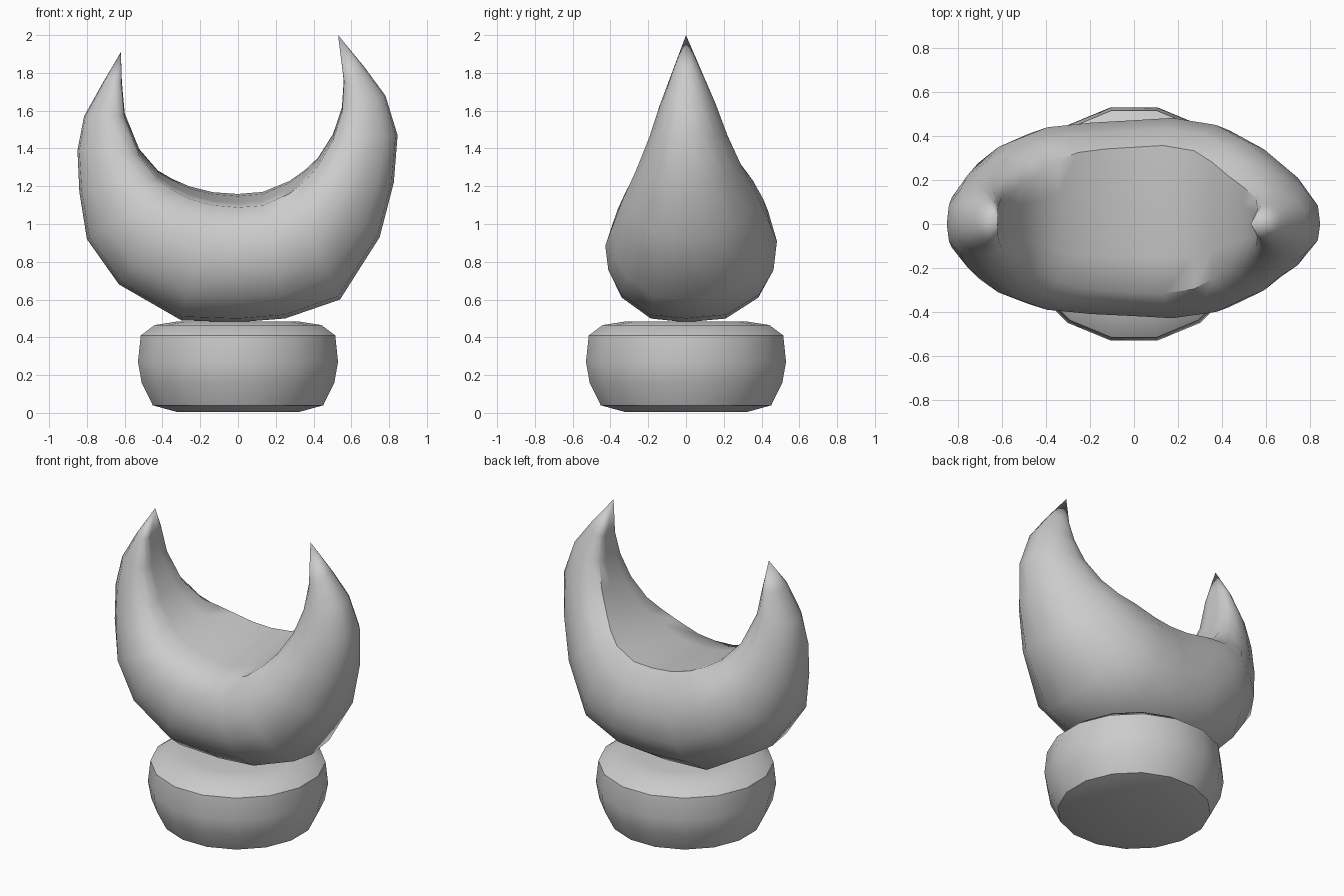
import bpy, bmesh, math

if "Cube" in bpy.data.objects:
    bpy.data.objects.remove(bpy.data.objects["Cube"])


def finish(name, bm, angle):
    bmesh.ops.recalc_face_normals(bm, faces=bm.faces)
    me = bpy.data.meshes.new(name)
    bm.to_mesh(me)
    bm.free()
    ob = bpy.data.objects.new(name, me)
    bpy.context.collection.objects.link(ob)
    bpy.ops.object.select_all(action='DESELECT')
    ob.select_set(True)
    bpy.context.view_layer.objects.active = ob
    bpy.ops.object.shade_smooth_by_angle(angle=math.radians(angle))


def bridge(bm, a, b):
    n = len(a)
    for i in range(n):
        bm.faces.new((a[i], a[(i + 1) % n], b[(i + 1) % n], b[i]))


# Pedestal: squat rounded drum
bm = bmesh.new()
N = 16
rings = []
for r, z in [(.33, .005), (.46, .04), (.52, .16), (.54, .27), (.525, .41), (.45, .465), (.32, .485)]:
    rings.append([bm.verts.new((r * math.cos(2 * math.pi * (i + .5) / N),
                                r * math.sin(2 * math.pi * (i + .5) / N), z))
                  for i in range(N)])
for a, b in zip(rings, rings[1:]):
    bridge(bm, a, b)
bm.faces.new(rings[0])
bm.faces.new(rings[-1])
finish("pedestal", bm, 42)

# Crescent: stations of inner x, z, outer x, z, half width
stations = [
    (-.615, 1.75, -.72, 1.74, .10), (-.60, 1.58, -.815, 1.57, .15),
    (-.52, 1.38, -.85, 1.39, .215), (-.42, 1.26, -.84, 1.17, .295),
    (-.34, 1.21, -.80, .92, .365), (-.25, 1.17, -.63, .68, .41),
    (-.13, 1.14, -.30, .49, .43), (0, 1.13, 0, .48, .44),
    (.13, 1.14, .25, .50, .45), (.27, 1.20, .54, .60, .42),
    (.35, 1.26, .75, .93, .355), (.42, 1.33, .825, 1.22, .28),
    (.50, 1.46, .845, 1.47, .205), (.55, 1.61, .78, 1.68, .145),
    (.56, 1.76, .67, 1.83, .085)]
# Cross-section: depth, share of half width at the base, share at the horns
half = [(.0, .36, .36), (.01, .74, .74), (.16, .90, .93), (.38, 1, 1),
        (.60, .97, .89), (.80, .82, .70), (.97, .45, .38)]
section = [(0, 0, 0)] + half + [(1, 0, 0)] + [(t, -s, -h) for t, s, h in reversed(half)]
bm = bmesh.new()
rings = []
for xi, zi, xo, zo, w in stations:
    ring = []
    horn = min(1, max(0, (zo - .45) / .5))
    for t, s, h in section:
        s += (h - s) * horn
        y = s * w * (1.07 if s > 0 else .95)
        lift = .05 * s * w / .45 * max(0, 1 - 2 * t)
        ring.append(bm.verts.new((xi + (xo - xi) * t, y, zi + (zo - zi) * t + lift)))
    rings.append(ring)
for a, b in zip(rings, rings[1:]):
    bridge(bm, a, b)
for ring, tip in ((rings[0], (-.62, .02, 1.91)), (rings[-1], (.53, 0, 2.0))):
    v = bm.verts.new(tip)
    for i in range(len(ring)):
        bm.faces.new((ring[i], ring[(i + 1) % len(ring)], v))
finish("crescent", bm, 45)
